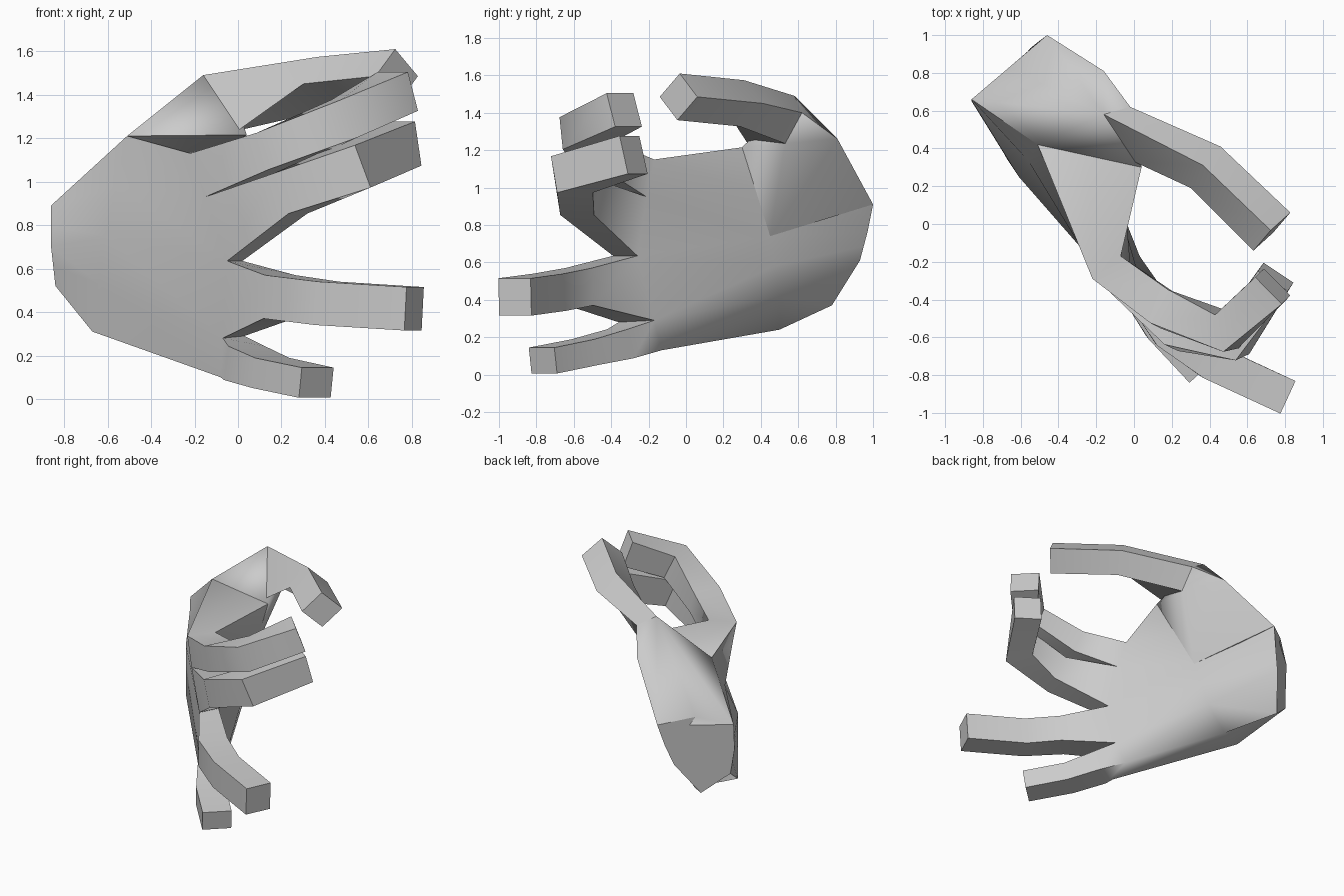
import bpy, bmesh
from mathutils import Vector

if "Cube" in bpy.data.objects:
    bpy.data.objects.remove(bpy.data.objects["Cube"])

SQUARE = [(-.5, .5), (.5, .5), (.5, -.5), (-.5, -.5)]
DIAMOND = [(0, .5), (.5, 0), (0, -.5), (-.5, 0)]


def finish(name, bm):
    bmesh.ops.remove_doubles(bm, verts=bm.verts, dist=0.002)
    bmesh.ops.recalc_face_normals(bm, faces=bm.faces)
    me = bpy.data.meshes.new(name)
    bm.to_mesh(me)
    bm.free()
    ob = bpy.data.objects.new(name, me)
    bpy.context.collection.objects.link(ob)
    bpy.ops.object.select_all(action='DESELECT')
    ob.select_set(True)
    bpy.context.view_layer.objects.active = ob
    bpy.ops.object.shade_smooth_by_angle(angle=1.05)


def skin(bm, rings, cap_start=False, cap_end=False):
    """Skin a list of equal-length point rings."""
    loops = [[bm.verts.new(p) for p in r] for r in rings]
    n = len(loops[0])
    for a, b in zip(loops, loops[1:]):
        for i in range(n):
            j = (i + 1) % n
            bm.faces.new((a[i], a[j], b[j], b[i]))
    if cap_start:
        bm.faces.new(loops[0])
    if cap_end:
        bm.faces.new(loops[-1])


def digit(bm, root, joints, section):
    """Four-sided digit from a root ring through joints (x, y, z, width, height)."""
    root = [Vector(p) for p in root]
    pts = [sum(root, Vector()) / 4] + [Vector(j[:3]) for j in joints]
    rings = [root]
    for i, j in enumerate(joints, 1):
        t = (pts[i] - pts[i - 1]).normalized()
        if i < len(pts) - 1:
            t = (t + (pts[i + 1] - pts[i]).normalized()).normalized()
        side = Vector((-t.y, t.x, 0)).normalized()
        up = t.cross(side)
        rings.append([pts[i] + side * a * j[3] + up * b * j[4] for a, b in section])
    skin(bm, rings, cap_end=True)


def row(ctrl):
    """Five points along a three-point line (five points pass through)."""
    p = [Vector(c) for c in ctrl]
    if len(p) == 5:
        return p
    return [p[0], (p[0] + p[1]) / 2, p[1], (p[1] + p[2]) / 2, p[2]]


def ring(back, front, top, bottom):
    return row(back) + [Vector(bottom)] + row(front)[::-1] + [Vector(top)]


# palm: wrist cut, middle of hand, knuckle row
hand = bmesh.new()
wrist_top = [(-.86, .66, .89), (-.66, .83, .96), (-.46, 1, .91)]
apex, web, hollow = (-.51, .42, 1.21), (.04, .30, 1.215), (-.18, .45, .74)
back = [(-.22, -.29, 1.13), (-.15, -.34, .93), (-.05, -.39, .635), (-.07, -.36, .28), (-.08, -.33, .10)]
front = [(-.07, -.17, 1.15), (-.02, -.21, .95), (.02, -.26, .635), (.03, -.17, .29), (-.03, -.13, .13)]
skin(hand, [
    ring([wrist_top[0], (-.86, .65, .70), (-.84, .67, .52)],
         [wrist_top[2], (-.50, .97, .76), (-.55, .93, .61)], wrist_top[1], (-.67, .78, .37)),
    ring([apex, (-.61, .25, .75), (-.67, .34, .31)],
         [web, hollow, (-.27, .50, .42)], (-.24, .36, 1.2125), (-.42, .50, .24)),
    ring(back, front, back[0], back[4])], cap_start=True)

# index, middle, ring and little fingers growing out of the knuckle row
fingers = [
    [(.16, -.45, 1.14, .2, .18), (.49, -.57, 1.29, .2, .19), (.735, -.33, 1.415, .2, .19)],
    [(.24, -.565, .945, .2, .2), (.53, -.61, 1.07, .21, .21), (.75, -.28, 1.175, .19, .21)],
    [(.19, -.57, .47, .2, .2), (.41, -.73, .44, .19, .2), (.81, -.915, .415, .19, .2)],
    [(.03, -.35, .165, .2, .16), (.15, -.54, .12, .2, .14), (.36, -.765, .075, .2, .14)]]
for i, joints in enumerate(fingers):
    digit(hand, [back[i], front[i], front[i + 1], back[i + 1]], joints, SQUARE)
finish("palm_and_fingers", hand)

# fleshy thumb base between wrist and thumb
root = [(-.16, .58, 1.49), (-.02, .62, 1.40), (.0, .53, 1.235), (.0, .33, 1.235)]
bm = bmesh.new()
for p in wrist_top + root + [apex, web, hollow, (-.16, .81, 1.26)]:
    bm.verts.new(p)
bmesh.ops.convex_hull(bm, input=bm.verts[:])
bmesh.ops.delete(bm, geom=[v for v in bm.verts if not v.link_faces], context='VERTS')
finish("thumb_base", bm)

# thumb
bm = bmesh.new()
digit(bm, root, [(.38, .30, 1.45, .27, .25), (.73, -.04, 1.485, .28, .25)], DIAMOND)
finish("thumb", bm)
